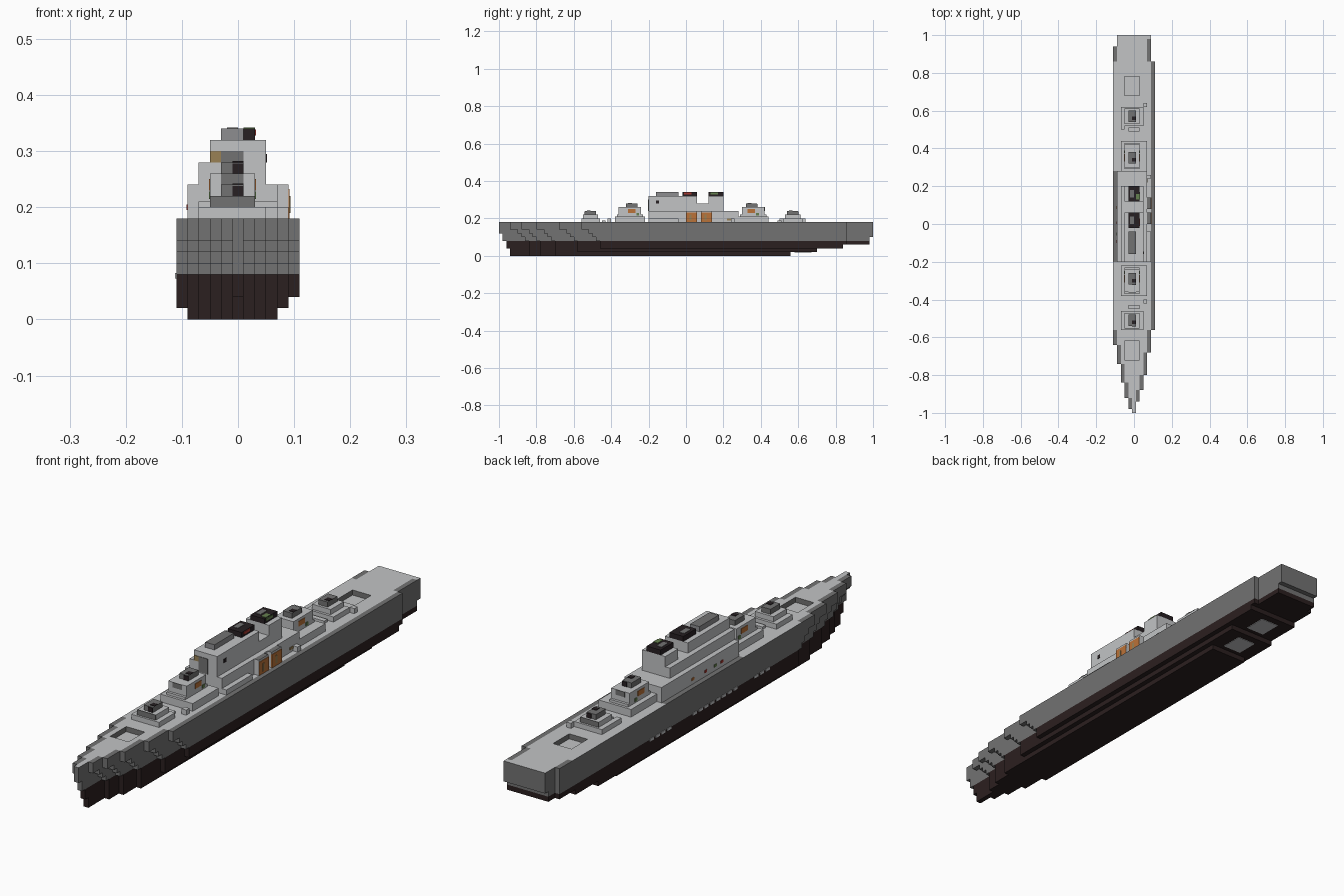
import bpy, bmesh

cube = bpy.data.objects.get("Cube")
if cube:
    bpy.data.objects.remove(cube, do_unlink=True)

U = 0.02  # block size


def material(name, r, g, b):
    m = bpy.data.materials.new(name)
    m.use_nodes = True
    m.diffuse_color = (r, g, b, 1)
    m.node_tree.nodes["Principled BSDF"].inputs["Base Color"].default_value = (r, g, b, 1)
    return m


LIGHT = material("light grey", .54, .55, .56)
GREY = material("hull grey", .17, .17, .17)
MID = material("roof grey", .27, .27, .28)
KEEL = material("dark keel red", .024, .014, .014)
BLACK = material("funnel black", .02, .014, .016)
ORANGE = material("orange", .5, .17, .04)
GREEN = material("green", .13, .22, .08)
TAN = material("tan", .32, .22, .09)
RED = material("red", .4, .04, .03)


def finish(bm, name, mats):
    me = bpy.data.meshes.new(name)
    bm.to_mesh(me)
    bm.free()
    for m in mats:
        me.materials.append(m)
    ob = bpy.data.objects.new(name, me)
    bpy.context.collection.objects.link(ob)
    return ob


def box(name, x, y, z, mat, top=None):
    """Box from (min, max) pairs, with an optional other colour on the roof."""
    bm = bmesh.new()
    bmesh.ops.create_cube(bm, size=1)
    for v in bm.verts:
        v.co = [p[0] + (c + .5) * (p[1] - p[0]) for c, p in zip(v.co, (x, y, z))]
    bm.normal_update()
    for f in bm.faces:
        f.material_index = 1 if top and f.normal.z > .5 else 0
    return finish(bm, name, [mat, top or mat])


def side_plate(name, x, y, z, mat):
    return box(name, (x - .002, x + .002), y, z, mat)


def front_plate(name, x, y, z, mat):
    return box(name, x, (y - .002, y + .002), z, mat)


# Hull: stepped blocks, raked bow, stern rising towards the back
BOW = {-5: -.64, -4: -.74, -3: -.84, -2: -.92, -1: -.98, 0: -1,
       1: -.94, 2: -.88, 3: -.80, 4: -.68, 5: -.56}
STERN = [.56, .70, .84, .98, .98] + [1.0] * 4


def filled(i, y, k):
    if not (-5 <= i <= 5 and 0 <= k <= 8):
        return False
    if (k == 0 and not -4 <= i <= 3) or (k == 1 and i == 5):
        return False
    depth = 8 - k
    shift = max(0, (depth - 1) // 2)
    if i and depth > 1:
        shift = min(depth, 5)
    end = min(STERN[k], {5: .86, -5: .94}.get(i, 1))
    if not BOW[i] + shift * U < y < end:
        return False
    # Sunken deck hatches
    hatch = -.72 < y < -.62 or .68 < y < .78
    return not (k == 8 and hatch and -2 <= i <= 1)


def deck_is_grey(i, y):
    """Grey gunwale along the outer row of blocks."""
    if i > 0:
        return not filled(i + 1, y, 8) and y < .99 and not filled(i + 1, y, 7)
    if i == -5:
        return y < -.56 or -.2 < y < .28 or y > .86
    return i < 0 and y < -.6 and not filled(i - 1, y, 7)


bm = bmesh.new()
AXES = ((1, 0, 0), (0, 1, 0), (0, 0, 1))
for i in range(-5, 6):
    for j in range(100):
        y = -1 + (j + .5) * U
        for k in range(9):
            if not filled(i, y, k):
                continue
            centre = (i * U, y, (k + .5) * U)
            for a in range(3):
                for s in (-1, 1):
                    n = [s * c for c in AXES[a]]
                    if filled(i + n[0], y + n[1] * U, k + n[2]):
                        continue
                    b, c = (a + 1) % 3, (a + 2) % 3
                    quad = []
                    for p, q in ((-s, -1), (s, -1), (s, 1), (-s, 1)):
                        co = list(centre)
                        co[a] += s * U / 2
                        co[b] += p * U / 2
                        co[c] += q * U / 2
                        quad.append(bm.verts.new(co))
                    f = bm.faces.new(quad)
                    f.material_index = 1 if k < 4 else 0
                    if n[2] == 1 and k > 6 and not deck_is_grey(i, y):
                        f.material_index = 2
bmesh.ops.remove_doubles(bm, verts=bm.verts, dist=.001)
bmesh.ops.dissolve_limit(bm, angle_limit=.01, verts=bm.verts, edges=bm.edges,
                         delimit={'MATERIAL'})
finish(bm, "hull", [GREY, KEEL, LIGHT])

# Pale marks along one waterline and under the stern
for n, (start, count) in enumerate(((.25, 4), (-.16, 8), (-.36, 3))):
    for m in range(count):
        y = start + m * .036
        side_plate(f"waterline_mark_{n}_{m}", -.11, (y, y + .024), (.073, .083), LIGHT)
for n, (y, z) in enumerate(((.58, .02), (.72, .04))):
    box(f"stern_underside_patch_{n}", (-.05, .03), (y, y + .09), (z - .002, z + .002), LIGHT)

# Main deckhouse and its side lockers
box("main_deckhouse", (-.09, .07), (-.2, .28), (.18, .24), LIGHT)
box("deckhouse_side", (.07, .09), (-.2, -.04), (.18, .20), LIGHT)
for n, y in enumerate((0, .08)):
    box(f"side_locker_{n}", (.07, .09), (y, y + .06), (.18, .24), LIGHT, GREY)
    side_plate(f"locker_door_{n}", .09, (y, y + .06), (.18, .232), ORANGE)
    side_plate(f"locker_stripe_{n}", .0915, (y + .02, y + .03), (.19, .22), TAN)
for n, (y, mat) in enumerate(((-.1, RED), (-.06, GREEN), (0, RED), (.08, ORANGE))):
    side_plate(f"deckhouse_lamp_{n}", -.09, (y, y + .014), (.195, .205), mat)

# Bridge, mast block and funnels
box("bridge_lower", (-.07, .05), (-.2, .2), (.24, .28), LIGHT)
box("bridge_upper", (-.05, .05), (-.2, .06), (.28, .32), LIGHT)
box("bridge_roof", (-.03, .01), (-.16, -.04), (.32, .34), MID, GREY)
box("aft_tower", (-.05, .05), (.12, .2), (.28, .32), LIGHT)
for n, y in enumerate((-.02, .12)):
    box(f"funnel_cap_{n}", (-.03, .03), (y, y + .08), (.32, .34), BLACK)
    box(f"funnel_grille_{n}", (-.02, .0), (y + .02, y + .06), (.338, .342), GREY)
    side_plate(f"funnel_band_{n}", .03, (y + .01, y + .05), (.328, .338), GREEN if n else RED)
box("funnel_green_top", (.01, .03), (.13, .16), (.338, .342), GREEN)
front_plate("bridge_window", (-.03, .01), -.2, (.24, .30), GREY)
front_plate("bridge_lamp", (-.05, -.03), -.2, (.28, .30), TAN)
side_plate("bridge_port", .05, (-.16, -.145), (.28, .295), BLACK)


def turret(name, y0, y1, g0, g1, tall, facing):
    """Stepped gun platform with a dark gun house on top."""
    box(name + "_base", (-.07, .05), (y0, y1), (.18, .20), LIGHT)
    box(name + "_step", (-.05, .03), (y0 + U / 2, y1 - U / 2), (.20, .22), LIGHT)
    z = .22
    if tall:
        box(name + "_wide_base", (-.07, .07), (y0, y1), (.18, .21), LIGHT)
        box(name + "_house", (-.05, .03), (y0 + U, y1 - U), (.21, .26), LIGHT)
        z = .26
    box(name + "_gun_house", (-.03, .01), (g0, g1), (z, z + U), GREY)
    muzzle = g0 if facing < 0 else g1
    front_plate(name + "_muzzle", (-.01, .01), muzzle, (z, z + .018), BLACK)
    box(name + "_hatch", (-.01, .01), (g0 + .01, g0 + .03), (z + .018, z + .022), BLACK)
    front = y0 + (U if tall else U / 2) if facing < 0 else y1 - (U if tall else U / 2)
    front_plate(name + "_shield", (-.05, .03) if not tall else (-.03, .01), front,
                (z - U, z), GREY)
    if tall:
        mid = (g0 + g1) / 2
        for x in (-.05, .03):
            side_plate(name + "_panel", x, (mid - .02, mid + .02), (.23, .25), ORANGE)
            side_plate(name + "_lamp", x, (mid + .025, mid + .04), (.215, .228), GREEN)


turret("fore_turret", -.56, -.46, -.54, -.48, False, -1)
turret("second_turret", -.38, -.22, -.32, -.26, True, -1)
turret("third_turret", .28, .44, .32, .38, True, 1)
turret("aft_turret", .52, .62, .54, .60, False, 1)

# Small deck fittings
for n, (x, y) in enumerate(((.05, .62), (-.07, .5), (-.07, -.5), (.05, -.42), (.07, -.18), (.07, .24))):
    box(f"deck_fitting_{n}", (x, x + U), (y, y + U), (.18, .20), LIGHT)
for n, y in enumerate((-.45, .49)):
    box(f"deck_vent_{n}", (-.03, .03), (y, y + U), (.18, .19), LIGHT)
side_plate("deck_lamp", .07, (.22, .24), (.19, .20), TAN)
